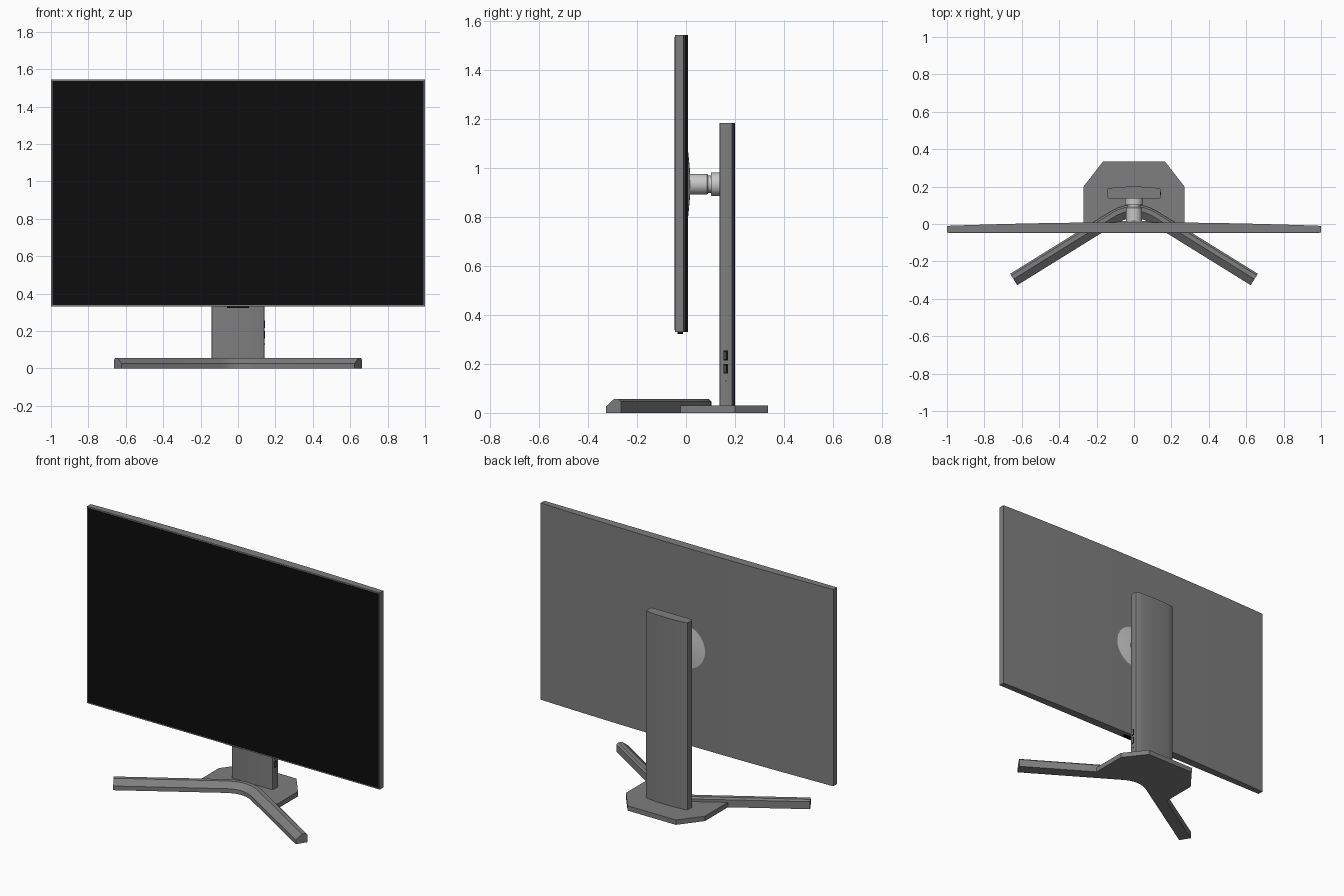
import bpy, bmesh, math
from mathutils import Vector

if "Cube" in bpy.data.objects:
    bpy.data.objects.remove(bpy.data.objects["Cube"])


def material(name, r, g, b):
    m = bpy.data.materials.new(name)
    m.diffuse_color = (r, g, b, 1)
    m.use_nodes = True
    m.node_tree.nodes["Principled BSDF"].inputs["Base Color"].default_value = m.diffuse_color
    return m


GREY = material("body grey", 0.21, 0.21, 0.21)
LIGHT = material("light grey", 0.58, 0.58, 0.58)
BLACK = material("screen black", 0.004, 0.004, 0.004)


def finish(name, bm, mat, smooth=None):
    bmesh.ops.recalc_face_normals(bm, faces=bm.faces[:])
    me = bpy.data.meshes.new(name)
    bm.to_mesh(me)
    bm.free()
    me.materials.append(mat)
    ob = bpy.data.objects.new(name, me)
    bpy.context.collection.objects.link(ob)
    if smooth:
        bpy.ops.object.select_all(action='DESELECT')
        ob.select_set(True)
        bpy.context.view_layer.objects.active = ob
        bpy.ops.object.shade_smooth_by_angle(angle=math.radians(smooth))
    return ob


def loft(name, rings, mat, smooth=None, caps=True):
    """Skin closed rings of points, with capped ends."""
    bm = bmesh.new()
    vs = [[bm.verts.new(p) for p in ring] for ring in rings]
    n = len(vs[0])
    for a, b in zip(vs, vs[1:]):
        for i in range(n):
            j = (i + 1) % n
            bm.faces.new((a[i], a[j], b[j], b[i]))
    if caps:
        bm.faces.new(vs[0])
        bm.faces.new(vs[-1])
    return finish(name, bm, mat, smooth)


def prism(name, outline, z0, z1, mat, smooth=None):
    return loft(name, [[(x, y, z) for x, y in outline] for z in (z0, z1)], mat, smooth)


def box(name, x0, x1, y0, y1, z0, z1, mat):
    return prism(name, [(x0, y0), (x1, y0), (x1, y1), (x0, y1)], z0, z1, mat)


def lathe_y(name, profile, zc, mat, n=48):
    """Turn (radius, y) pairs around a front-to-back axis."""
    rings = [[(r * math.cos(2 * math.pi * i / n), y, zc + r * math.sin(2 * math.pi * i / n))
              for i in range(n)] for r, y in profile]
    return loft(name, rings, mat, 30)


def mirrored(half):
    """Complete an outline running from the right side to the centre line."""
    return half + [(-x, y) for x, y in reversed(half) if x > 1e-6]


# Display housing with a gently bowed back
back = [(math.cos(math.pi * i / 24), 0.009 - 0.019 * math.cos(math.pi * i / 24) ** 2)
        for i in range(25)]
prism("display_housing", [(-1, -0.045), (1, -0.045)] + back, 0.33, 1.545, GREY, 30)
box("screen_panel", -0.992, 0.992, -0.048, -0.044, 0.338, 1.537, BLACK)
box("control_strip", -0.06, 0.06, -0.035, -0.012, 0.323, 0.332, BLACK)

# Mount: shallow dish and stepped pivot
lathe_y("mount_dish", [(0.155, 0.0), (0.153, 0.007), (0.07, 0.015), (0.04, 0.017)], 0.935, LIGHT)
lathe_y("mount_pivot", [(0.042, 0.01), (0.042, 0.086), (0.039, 0.09), (0.036, 0.09),
                        (0.036, 0.102), (0.046, 0.102), (0.048, 0.105), (0.048, 0.14)],
        0.935, LIGHT)

# Upright post with a curved back
post = mirrored([(0.132, 0.136), (0.14, 0.139), (0.143, 0.146), (0.143, 0.18), (0.141, 0.187),
                 (0.134, 0.191), (0.1, 0.196), (0.05, 0.199), (0, 0.2)])
prism("post", post, 0.028, 1.185, GREY, 40)

# Ports on the right side of the post
for k, z in enumerate((0.16, 0.215)):
    box(f"port_{k + 1}", 0.14, 0.1445, 0.154, 0.171, z, z + 0.04, BLACK)
    box(f"port_tongue_{k + 1}", 0.14, 0.1455, 0.157, 0.162, z + 0.006, z + 0.034, GREY)
box("port_button", 0.14, 0.1445, 0.161, 0.165, 0.128, 0.133, BLACK)

# V-shaped front foot: straight legs joined by a rounded apex
slope, apex, t = 0.62, 0.102, 0.11
half = [(0.643, apex - slope * 0.643)]
for i in range(9):
    x = t * (1 - i / 8)
    half.append((x, apex - slope * (t * t + x * x) / (2 * t)))
path = [Vector(p) for p in mirrored(half)]
section = [(0.036, 0), (0.036, 0.046), (0.026, 0.056), (0.002, 0.056), (-0.036, 0.026), (-0.036, 0)]
rings = []
for i, p in enumerate(path):
    d = (path[min(i + 1, len(path) - 1)] - path[max(i - 1, 0)])
    if i in (1, len(path) - 2):
        d = Vector((-1, slope if i == 1 else -slope))
    d.normalize()
    side = Vector((d.y, -d.x))
    if side.y < 0:
        side = -side
    rings.append([(p.x + side.x * s, p.y + side.y * s, z) for s, z in section])
loft("front_foot", rings, GREY, 20)

# Base plate, its front edge tucked under the foot
plate = [(0.27, apex - slope * 0.27 + 0.04), (0.27, 0.2), (0.165, 0.335)]
plate += [(-x, y) for x, y in reversed(plate)]
plate += [(-x, y) for x, y in half[1:]] + [(x, y) for x, y in reversed(half[1:-1])]
prism("base_plate", plate, 0, 0.03, GREY)
